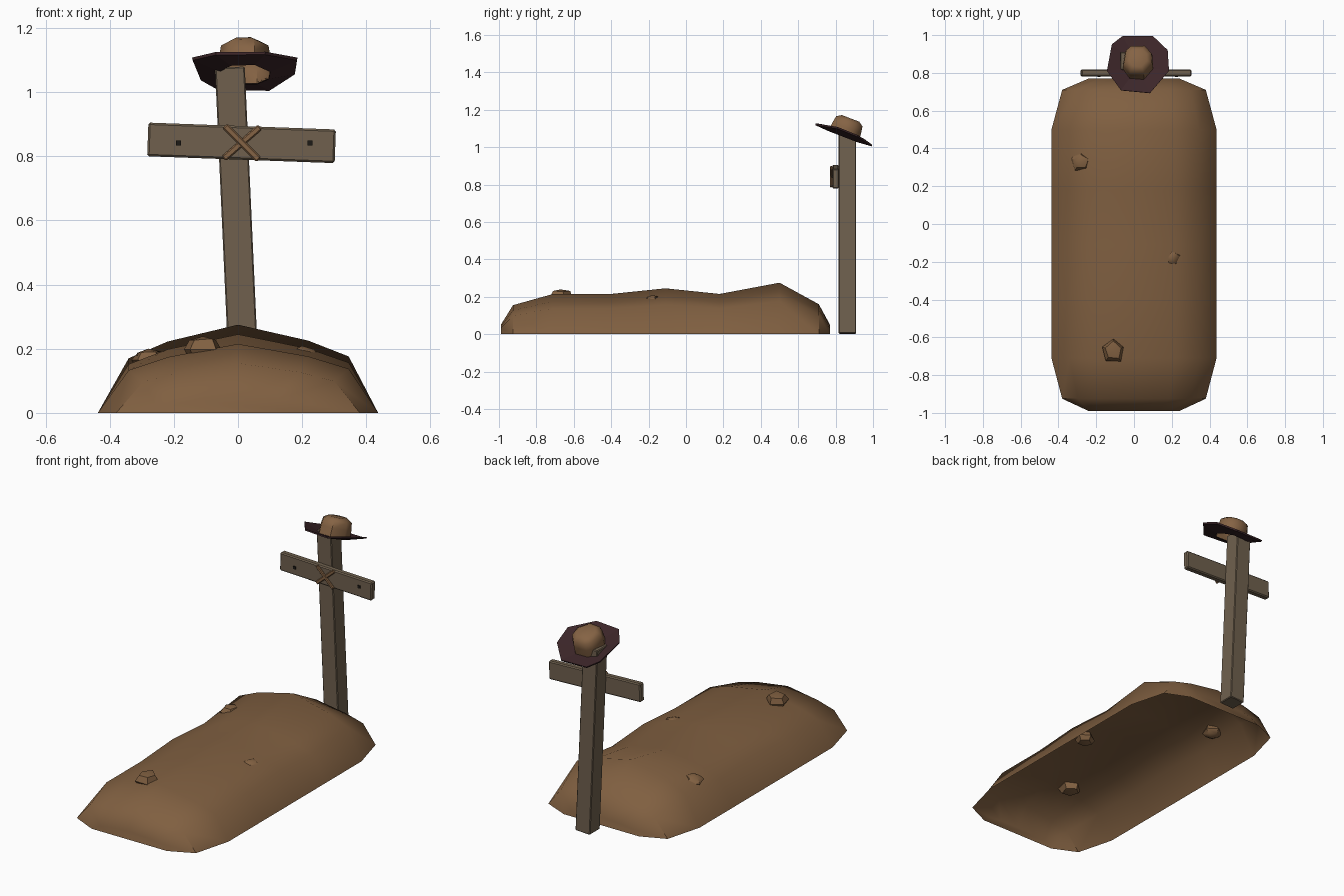
import bpy, bmesh, math, random
from mathutils import Matrix, Vector

if "Cube" in bpy.data.objects:
    bpy.data.objects.remove(bpy.data.objects["Cube"])

random.seed(4)


def material(name, rgb):
    m = bpy.data.materials.new(name)
    m.diffuse_color = (*rgb, 1)
    m.use_nodes = True
    m.node_tree.nodes["Principled BSDF"].inputs["Base Color"].default_value = m.diffuse_color
    return m


DIRT = material("brown dirt", (0.215, 0.115, 0.052))
WOOD = material("grey wood", (0.16, 0.118, 0.076))
BRIM = material("dark maroon felt", (0.045, 0.019, 0.022))
FELT = material("tan felt", (0.235, 0.125, 0.058))
NAIL = material("black iron", (0.012, 0.01, 0.008))


def finish(name, bm, mat, angle=None, recalc=True):
    if recalc:
        bmesh.ops.recalc_face_normals(bm, faces=bm.faces)
    me = bpy.data.meshes.new(name)
    bm.to_mesh(me)
    bm.free()
    ob = bpy.data.objects.new(name, me)
    bpy.context.collection.objects.link(ob)
    me.materials.append(mat)
    if angle:
        bpy.ops.object.select_all(action='DESELECT')
        ob.select_set(True)
        bpy.context.view_layer.objects.active = ob
        bpy.ops.object.shade_smooth_by_angle(angle=math.radians(angle))
    return ob


def box(name, mat, centre, size, tilt=0, bevel=0):
    """Box turned about the y axis by tilt degrees."""
    bm = bmesh.new()
    bmesh.ops.create_cube(bm, size=1)
    bmesh.ops.scale(bm, vec=size, verts=bm.verts)
    if bevel:
        bmesh.ops.bevel(bm, geom=bm.edges[:], offset=bevel, segments=1, affect='EDGES')
    bm.transform(Matrix.Translation(centre) @ Matrix.Rotation(math.radians(tilt), 4, 'Y'))
    return finish(name, bm, mat)


def loft(bm, rings, closed):
    """Bridge rows of points with quads, return the vertex rows."""
    rows = [[bm.verts.new(p) for p in r] for r in rings]
    n = len(rows[0])
    for a, b in zip(rows, rows[1:]):
        for i in range(n if closed else n - 1):
            j = (i + 1) % n
            bm.faces.new((a[i], a[j], b[j], b[i]))
    return rows


# Earth mound: cross-sections (y, half width, height) lofted, open underneath
section = [(-1, 0), (-0.78, 0.62), (-0.5, 0.81), (0, 1), (0.5, 0.82), (0.79, 0.64), (1, 0)]
stations = [(-0.99, 0.24, 0.05), (-0.925, 0.38, 0.155), (-0.71, 0.437, 0.215),
            (-0.4, 0.437, 0.215), (-0.11, 0.437, 0.245), (0.18, 0.437, 0.215),
            (0.5, 0.437, 0.275), (0.71, 0.38, 0.16), (0.77, 0.24, 0.05)]
bm = bmesh.new()
rows = loft(bm, [[(u * w, y, v * h) for u, v in section] for y, w, h in stations], False)
bm.faces.new(rows[0])
bm.faces.new(rows[-1][::-1])
finish("mound", bm, DIRT, 45)

# Dirt clods half buried in the mound
for i, (x, y, z, r) in enumerate([(-0.11, -0.67, 0.198, 0.068), (0.20, -0.18, 0.172, 0.055),
                                  (-0.28, 0.33, 0.165, 0.055)]):
    bm = bmesh.new()
    bmesh.ops.create_uvsphere(bm, u_segments=5, v_segments=4, radius=r)
    for v in bm.verts:
        v.co *= random.uniform(0.88, 1.08)
    bm.transform(Matrix.Translation((x, y, z)) @ Matrix.Diagonal((1, 1, 0.65, 1)))
    finish(f"clod_{i + 1}", bm, DIRT, 40)

# Leaning post and crossbar
box("post", WOOD, (-0.001, 0.8625, 0.541), (0.093, 0.094, 1.075), -2.6, 0.004)
box("crossbar", WOOD, (0.011, 0.8, 0.842), (0.585, 0.036, 0.105), 2.1, 0.006)

# Nails and crossed lashing on the crossbar front
for side, x in (("left", -0.185), ("right", 0.225)):
    box("nail_" + side, NAIL, (x, 0.781, 0.842), (0.016, 0.008, 0.016))
for i, tilt in enumerate((-41, 45)):
    box(f"lashing_{i + 1}", FELT, (0.012, 0.779 - i * 0.003, 0.842),
        (0.15, 0.012, 0.02), tilt, 0.004)

# Hat brim: tilted uneven octagon ring with the sides turned up
HAT = Matrix.Translation((0.021, 0.845, 1.06)) @ Matrix.Rotation(math.radians(-21), 4, 'X')
angles = [math.radians(a) for a in (-164, -122, -68, -16, 23, 63, 119, 144)]


def hat_ring(rx, ry, z, curl=0):
    return [HAT @ Vector((rx * math.cos(a), ry * math.sin(a), z + curl * math.cos(a) ** 2))
            for a in angles]


bm = bmesh.new()
loft(bm, [hat_ring(0.082, 0.092, 0), hat_ring(0.171, 0.178, 0.003, 0.032),
          hat_ring(0.169, 0.176, -0.006, 0.032), hat_ring(0.082, 0.092, -0.006)], True)
finish("hat_brim", bm, BRIM)

# Hat crown: hollow, open underneath, with a gently rounded top
bm = bmesh.new()
rows = loft(bm, [hat_ring(0.083, 0.093, -0.004), hat_ring(0.083, 0.09, 0.045),
                 hat_ring(0.077, 0.083, 0.083), hat_ring(0.05, 0.055, 0.1)], True)
bm.faces.new(rows[-1])
finish("hat_crown", bm, FELT, 50, recalc=False)
